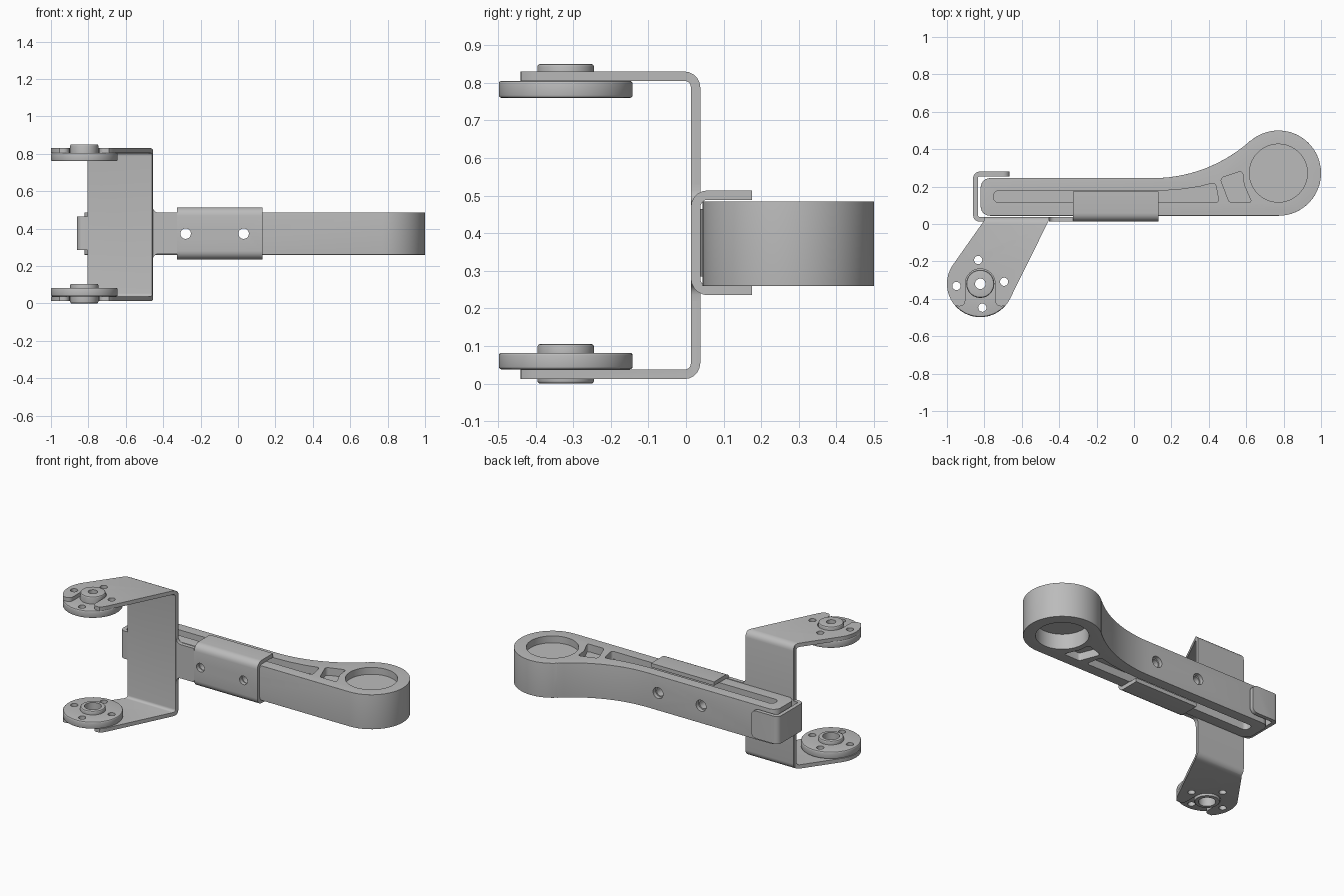
import bpy, bmesh, math
from mathutils import Vector

if "Cube" in bpy.data.objects:
    bpy.data.objects.remove(bpy.data.objects["Cube"])

steel = bpy.data.materials.new("satin_grey")
steel.diffuse_color = (0.5, 0.5, 0.5, 1)
steel.use_nodes = True
steel.node_tree.nodes["Principled BSDF"].inputs["Base Color"].default_value = steel.diffuse_color
MAP = {'x': lambda a, b, h: (h, a, b), 'y': lambda a, b, h: (a, h, b), 'z': lambda a, b, h: (a, b, h)}


def arc(cx, cy, r, a0, a1, n):
    return [(cx + r * math.cos(math.radians(a0 + (a1 - a0) * i / n)),
             cy + r * math.sin(math.radians(a0 + (a1 - a0) * i / n))) for i in range(n + 1)]


def rounded(pts, n=5):
    """Outline whose points may carry a third value, the corner radius."""
    out = []
    for i, p in enumerate(pts):
        P = Vector(p[:2])
        if len(p) < 3:
            out.append(tuple(P))
            continue
        u = (Vector(pts[i - 1][:2]) - P).normalized()
        v = (Vector(pts[(i + 1) % len(pts)][:2]) - P).normalized()
        half, r = u.angle(v) / 2, p[2]
        c = P + (u + v).normalized() * r / math.sin(half)
        s, e = P + u * r / math.tan(half) - c, P + v * r / math.tan(half) - c
        a0 = math.degrees(math.atan2(s.y, s.x))
        d = (math.degrees(math.atan2(e.y, e.x)) - a0 + 180) % 360 - 180
        out += arc(c.x, c.y, r, a0, a0 + d, n)
    return out


def make(name, bm):
    bmesh.ops.recalc_face_normals(bm, faces=bm.faces[:])
    me = bpy.data.meshes.new(name)
    bm.to_mesh(me)
    bm.free()
    ob = bpy.data.objects.new(name, me)
    bpy.context.collection.objects.link(ob)
    me.materials.append(steel)
    return ob


def prism(name, pts, lo, hi, axis='z'):
    bm = bmesh.new()
    a = [bm.verts.new(MAP[axis](p[0], p[1], lo)) for p in pts]
    b = [bm.verts.new(MAP[axis](p[0], p[1], hi)) for p in pts]
    bm.faces.new(a)
    bm.faces.new(b[::-1])
    for i in range(len(pts)):
        j = (i + 1) % len(pts)
        bm.faces.new((a[i], b[i], b[j], a[j]))
    return make(name, bm)


def rod(cx, cy, r, lo, hi, axis='z', n=32):
    return prism("cutter", arc(cx, cy, r, 0, 360, n)[:-1], lo, hi, axis)


def lathe(name, cx, cy, profile, n=64):
    bm = bmesh.new()
    rings = [[bm.verts.new((cx + r * math.cos(math.tau * k / n), cy + r * math.sin(math.tau * k / n), z))
              for k in range(n)] for r, z in profile]
    for i in range(len(rings)):
        p, q = rings[i - 1], rings[i]
        for k in range(n):
            m = (k + 1) % n
            bm.faces.new((p[k], p[m], q[m], q[k]))
    return make(name, bm)


def bake(ob):
    dg = bpy.context.evaluated_depsgraph_get()
    me = bpy.data.meshes.new_from_object(ob.evaluated_get(dg))
    ob.modifiers.clear()
    ob.data = me


def cut(ob, *cutters, op='DIFFERENCE'):
    for c in cutters:
        m = ob.modifiers.new("cut", 'BOOLEAN')
        m.object, m.operation, m.solver = c, op, 'EXACT'
        bake(ob)
        bpy.data.objects.remove(c)


# Handle arm: straight bar flowing into a round eye
EX, EY, ER = 0.772, 0.272, 0.228
sweep = math.degrees(math.atan2(EY - 1.025, EX - 0.1))
outline = rounded([(0.1, 0.245), (-0.82, 0.245, 0.05), (-0.82, 0.044, 0.05), (EX, 0.044)], 8)[1:-1]
outline += arc(EX, EY, ER, -90, sweep + 180, 36)
outline += arc(0.1, 1.025, 0.78, sweep, -90, 14)
arm = prism("handle_arm", outline, 0.26, 0.485)
bev = arm.modifiers.new("round", 'BEVEL')
bev.width, bev.segments, bev.limit_method, bev.angle_limit = 0.045, 6, 'ANGLE', math.radians(50)
bake(arm)

# Eye recesses, long slot and small window pocket on both faces
slot = rounded([(-0.75, 0.115, 0.025), (0.455, 0.115, 0.015), (0.435, 0.222, 0.02),
                (0.35, 0.2), (0.25, 0.185), (0.15, 0.178), (-0.75, 0.178, 0.025)])
window = rounded([(0.46, 0.245, 0.02), (0.58, 0.285, 0.015), (0.588, 0.21),
                  (0.63, 0.115, 0.01), (0.51, 0.115, 0.02)])
for lo, hi, eye_lo, eye_hi in ((0.435, 0.6, 0.44, 0.6), (0.15, 0.31, 0.15, 0.36)):
    cut(arm, rod(EX, EY, 0.155, eye_lo, eye_hi, n=64),
        prism("cutter", slot, lo, hi), prism("cutter", window, lo, hi))

# Screw holes through the arm, counterbored at the back
SCREWS = (-0.28, 0.03)
for x in SCREWS:
    cut(arm, rod(x, 0.373, 0.028, -0.1, 0.4, 'y'), rod(x, 0.373, 0.036, 0.22, 0.4, 'y'))

# Yoke: bent C strip trimmed to the forked plan outline
T0, T1 = 0.013, 0.038
HX, HY, HR = -0.822, -0.32, 0.178
yoke = prism("yoke", rounded([(-0.6, 0.012), (T1, 0.012, 0.042), (T1, 0.83, 0.042), (-0.6, 0.83),
                              (-0.6, 0.805), (T0, 0.805, 0.017), (T0, 0.037, 0.017), (-0.6, 0.037)]),
             -1.1, -0.3, 'x')
plan = [(-0.455, 0.1), (-0.8, 0.1), (-0.8, 0.02)]
plan += arc(HX, HY, HR, 145, 222, 16)
plan += rounded([(-0.96, -0.44), (HX - 0.08, -0.44, 0.03), (HX - 0.08, HY)])[1:-1]
plan += arc(HX, HY, 0.08, 180, 0, 16)
plan += rounded([(HX + 0.08, HY), (HX + 0.08, -0.44, 0.03), (-0.69, -0.44)])[1:-1]
plan += arc(HX, HY, HR, -42, -26, 4) + [(-0.455, 0.02)]
cut(yoke, prism("cutter", plan, -0.2, 1.1), op='INTERSECT')

# Hub discs with bosses
c = 0.007
upper = lathe("upper_hub", HX, HY, rounded([
    (0.05, 0.76), (HR, 0.76, c), (HR, 0.805, c), (0.075, 0.805), (0.075, 0.85, c),
    (0.028, 0.85), (0.028, 0.82), (0.05, 0.82)], 3))
lower = lathe("lower_hub", HX, HY, rounded([
    (0.05, 0.0), (0.075, 0.0, c), (0.075, 0.038), (HR, 0.038, c), (HR, 0.082, c),
    (0.075, 0.082), (0.075, 0.105, c), (0.05, 0.105)], 3))

# Four mounting holes through hubs and yoke
for k in range(4):
    a = math.radians(5 + 90 * k)
    for ob in (upper, lower, yoke):
        cut(ob, rod(HX + 0.128 * math.cos(a), HY + 0.128 * math.sin(a), 0.022, -0.2, 1.1, n=24))

# Neck joining the yoke to the clamp
prism("neck", rounded([(-0.455, 0.22), (-0.454, 0.265, 0.03), (-0.325, 0.265),
                       (-0.325, 0.485), (-0.454, 0.485, 0.03), (-0.455, 0.53)]), T0, T1, 'y')

# Clamp channel around the arm
clamp = prism("clamp", rounded([(0.175, 0.235), (T0, 0.235, 0.045), (T0, 0.514, 0.045), (0.175, 0.514),
                                (0.175, 0.489), (T1, 0.489, 0.02), (T1, 0.26, 0.02), (0.175, 0.26)]),
              -0.325, 0.13, 'x')
for x in SCREWS:
    cut(clamp, rod(x, 0.373, 0.028, -0.1, 0.1, 'y'))

# Hook wrapped around the arm's end
hook = prism("end_hook", rounded([(-0.8, T0), (-0.86, T0, 0.033), (-0.86, 0.28, 0.033), (-0.665, 0.28),
                                  (-0.665, 0.255), (-0.835, 0.255, 0.01), (-0.835, T1, 0.01), (-0.8, T1)]),
             0.285, 0.465)
cut(hook, prism("cutter", rounded([(-1, 0.285), (-0.665, 0.285, 0.035), (-0.665, 0.465, 0.035), (-1, 0.465)]),
                -0.1, 0.4, 'y'), op='INTERSECT')

# Smooth shading with crisp edges
for ob in bpy.context.collection.objects:
    ob.select_set(True)
    bpy.context.view_layer.objects.active = ob
bpy.ops.object.shade_smooth_by_angle(angle=math.radians(30))
